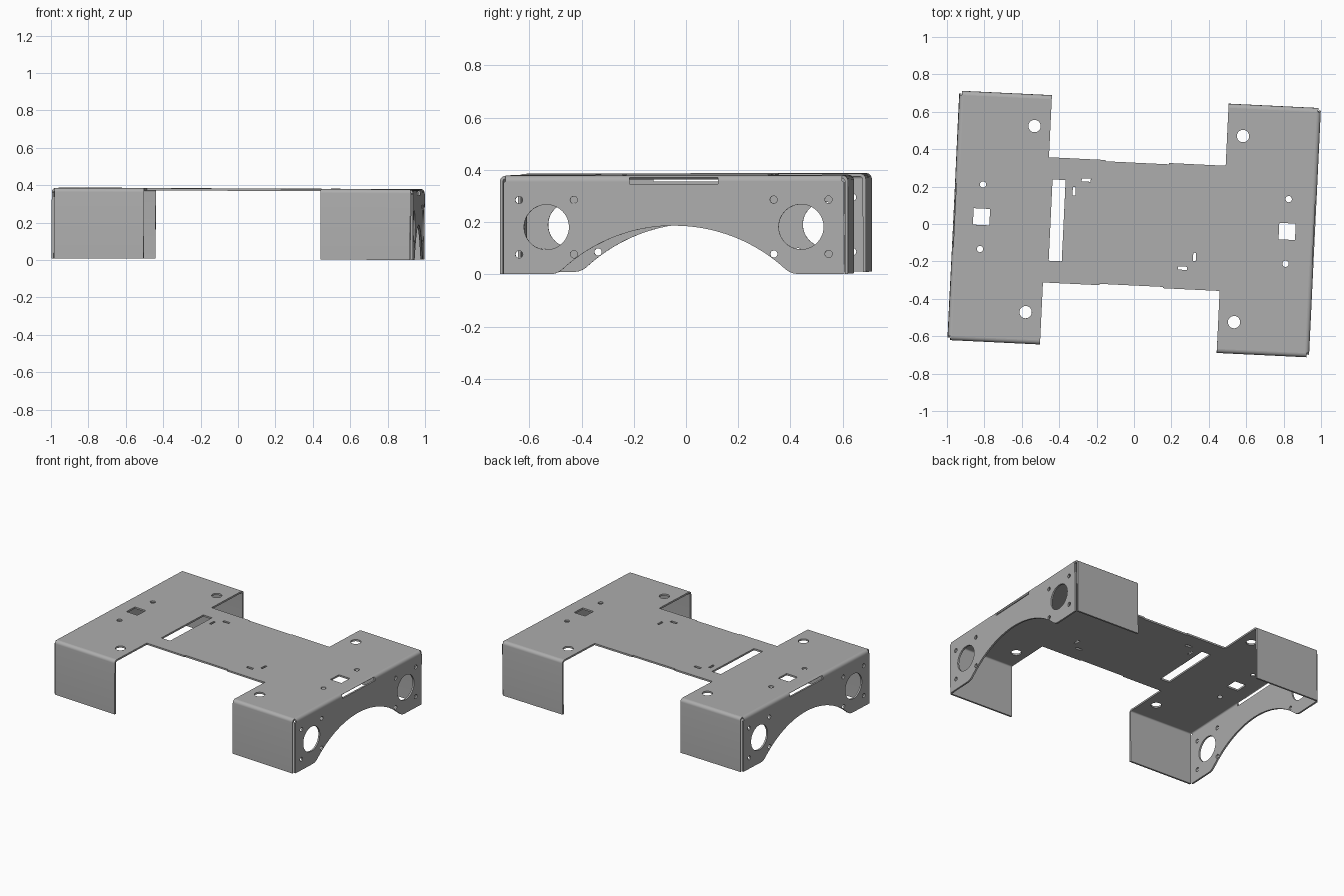
import bpy, bmesh
from math import sin, cos, pi, sqrt, atan2, radians
from mathutils import Matrix, Vector

cube = bpy.data.objects.get("Cube")
if cube:
    bpy.data.objects.remove(cube, do_unlink=True)

# Sheet dimensions
X, Y, H, T = 0.967, 0.667, 0.377, 0.012
R = 0.022                    # outer bend radius
NX, NY = 0.473, 0.335        # inner corner of the H outline
SLOT = 0.17                  # half length of the slot in each side wall

steel = bpy.data.materials.new("steel grey")
steel.use_nodes = True
GREY = (0.42, 0.42, 0.42, 1)
steel.diffuse_color = GREY
steel.node_tree.nodes["Principled BSDF"].inputs["Base Color"].default_value = GREY

# The whole chassis is turned and tipped very slightly
POSE = (Matrix.Translation((0, 0, 0.0055)) @ Matrix.Rotation(0.0045, 4, 'Y')
        @ Matrix.Rotation(0.0015, 4, 'X') @ Matrix.Rotation(radians(-2.75), 4, 'Z'))


def frame(u, v, w, origin=(0, 0, 0)):
    """Matrix taking the flat drawing axes to u, v and thickness axis w."""
    m = Matrix((u, v, w)).transposed().to_4x4()
    m.translation = Vector(origin)
    return m


def circle(x, y, r, n=32):
    return [(x + r * cos(2 * pi * i / n), y + r * sin(2 * pi * i / n)) for i in range(n)]


def rect(x, y, w, h):
    return [(x - w / 2, y - h / 2), (x + w / 2, y - h / 2),
            (x + w / 2, y + h / 2), (x - w / 2, y + h / 2)]


def arc(cx, cy, r, a0, a1, n):
    return [(cx + r * cos(a0 + (a1 - a0) * i / n), cy + r * sin(a0 + (a1 - a0) * i / n))
            for i in range(n + 1)]


def sheet(name, loops, depth, matrix):
    """Filled outline with holes, given a thickness and put in place."""
    curve = bpy.data.curves.new(name, 'CURVE')
    curve.dimensions, curve.fill_mode, curve.extrude = '2D', 'BOTH', depth / 2
    for pts in loops:
        s = curve.splines.new('POLY')
        s.points.add(len(pts) - 1)
        for p, (x, y) in zip(s.points, pts):
            p.co = (x, y, 0, 1)
        s.use_cyclic_u = True
    tmp = bpy.data.objects.new(name + "_outline", curve)
    bpy.context.collection.objects.link(tmp)
    bpy.context.view_layer.update()
    mesh = bpy.data.meshes.new_from_object(
        tmp.evaluated_get(bpy.context.evaluated_depsgraph_get()))
    bpy.data.objects.remove(tmp, do_unlink=True)
    bpy.data.curves.remove(curve)
    bm = bmesh.new()
    bm.from_mesh(mesh)
    bm.transform(POSE @ matrix)
    bmesh.ops.remove_doubles(bm, verts=bm.verts, dist=0.00005)
    bmesh.ops.recalc_face_normals(bm, faces=bm.faces)
    bm.to_mesh(mesh)
    bm.free()
    mesh.materials.clear()
    mesh.materials.append(steel)
    mesh.name = name
    ob = bpy.data.objects.new(name, mesh)
    bpy.context.collection.objects.link(ob)
    bpy.ops.object.select_all(action='DESELECT')
    ob.select_set(True)
    bpy.context.view_layer.objects.active = ob
    bpy.ops.object.shade_smooth_by_angle(angle=radians(30))
    return ob


# Top plate: H outline with a shallow relief in each waist edge
quarter = [(X - R, Y - R), (NX, Y - R), (NX, NY), (SLOT, NY), (SLOT, NY - 0.007)]
half = quarter + [(-x, y) for x, y in reversed(quarter)]
holes = [rect(-0.413, 0, 0.07, 0.435)]
for s in (1, -1):
    holes += [rect(s * 0.818, 0, 0.088, 0.088),
              rect(-s * 0.268, s * 0.223, 0.048, 0.017),
              rect(-s * 0.33, s * 0.16, 0.015, 0.045)]
    for t in (1, -1):
        holes += [circle(s * 0.558, t * 0.498, 0.033),
                  circle(s * 0.818, t * 0.173, 0.017, 20)]
sheet("top_plate", [half + [(-x, -y) for x, y in half]] + holes, T,
      Matrix.Translation((0, 0, H - T / 2)))

# Side wall outline: arch with rounded feet, slot open to the bend at the top
PEAK, ARCH, FOOT = 0.185, 0.63, 0.475
low = PEAK - ARCH
foot_r = (FOOT ** 2 + low ** 2 - ARCH ** 2) / (2 * (ARCH + low))
tilt = atan2(foot_r - low, FOOT)
right_half = (arc(0, low, ARCH, pi / 2, tilt, 20)
              + arc(FOOT, foot_r, foot_r, tilt + pi, 1.5 * pi, 8)[1:]
              + [(Y - T - 0.002, 0), (Y - T - 0.002, H - R - 0.004), (Y - R, H - R),
                 (SLOT, H - R), (SLOT, 0.345)])
wall = right_half + [(-x, y) for x, y in reversed(right_half[1:])]
wall_holes = []
for s in (1, -1):
    wall_holes.append(circle(s * 0.488, 0.18, 0.086, 48))
    wall_holes += [circle(s * 0.488 + i * 0.105, 0.18 + j * 0.104, 0.014, 16)
                   for i in (1, -1) for j in (1, -1)]


def bend(reach, a0=0.0, drop=0.0):
    """Section of a bend ending at the given reach, with a flange below it."""
    cx, cz = reach - R, H - R
    outer = arc(cx, cz, R, a0, pi / 2, 6)
    inner = arc(cx, cz, R - T, pi / 2, a0, 6)
    tail = [(reach - T, drop), (reach, drop)] if a0 == 0 and drop < cz else []
    return [outer + inner + tail]


for side, s in (("left", 1), ("right", -1)):
    turn = Matrix.Scale(s, 4, (1, 0, 0)) @ Matrix.Scale(s, 4, (0, 1, 0))
    sheet(side + "_side_wall", [wall] + wall_holes, T,
          turn @ frame((0, 1, 0), (0, 0, 1), (1, 0, 0), (X - T / 2, 0, 0)))

    # Bend between top plate and side wall, cut back above the slot
    length = Y - R - SLOT
    for name, t in (("front", -1), ("back", 1)):
        sheet(f"{side}_{name}_side_bend", bend(X, drop=H), length,
              turn @ frame((1, 0, 0), (0, 0, 1), (0, 1, 0),
                           (0, s * t * (SLOT + length / 2), 0)))
    sheet(side + "_slot_lip", bend(X, a0=0.75), 2 * SLOT,
          turn @ frame((1, 0, 0), (0, 0, 1), (0, 1, 0)))

    # End flanges folded down at the front and back
    end = X - T - 0.002
    for name, t in (("front", -1), ("back", 1)):
        sheet(f"{side}_{name}_flange", bend(Y, drop=0.0), end - NX,
              frame((0, t, 0), (0, 0, 1), (1, 0, 0), (s * (NX + end) / 2, 0, 0)))
